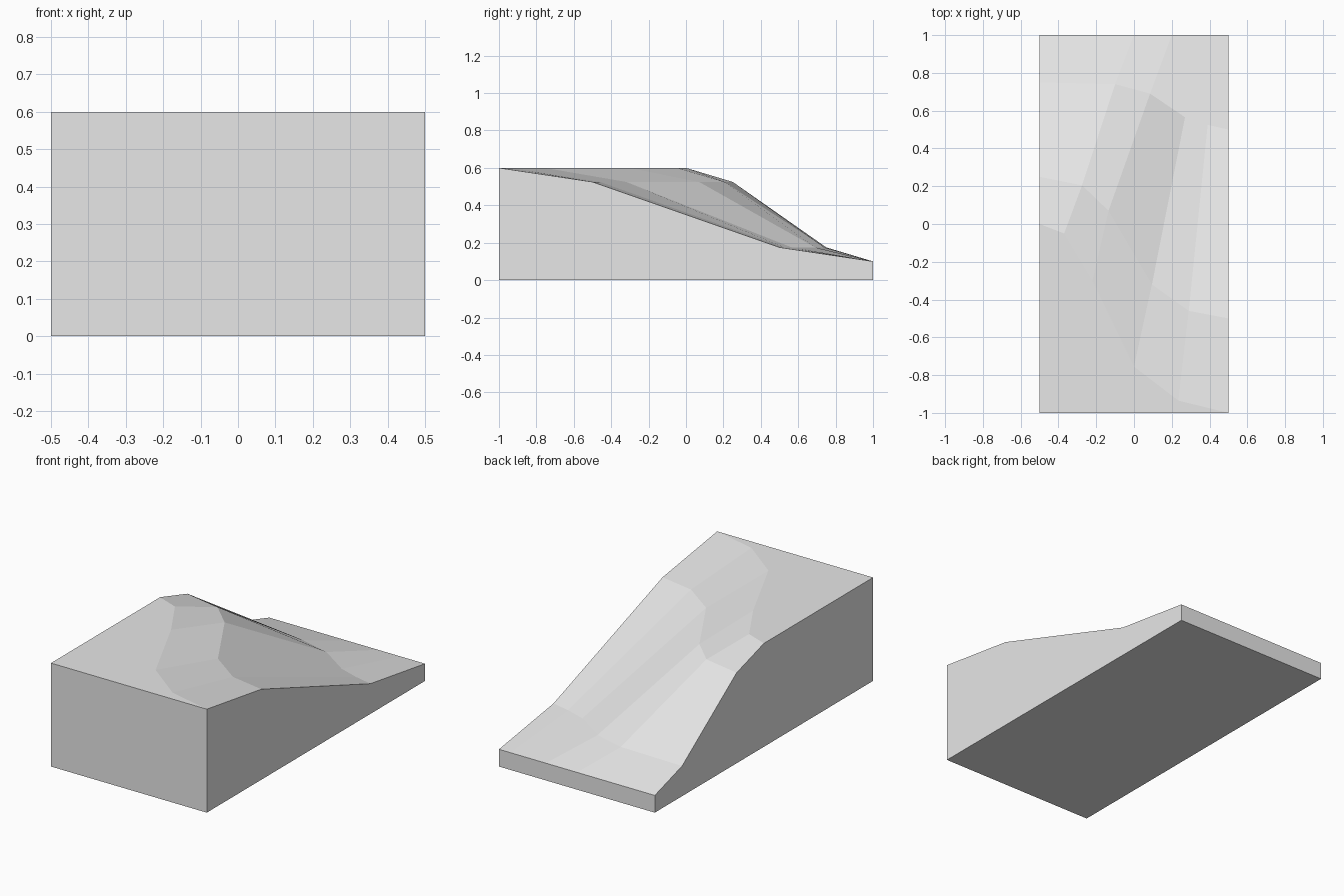
import bpy
import bmesh

cube = bpy.data.objects.get("Cube")
if cube:
    bpy.data.objects.remove(cube, do_unlink=True)

# Single plain material
grey = bpy.data.materials.new("light grey")
grey.use_nodes = True
colour = (0.8, 0.8, 0.8, 1)
grey.diffuse_color = colour
grey.node_tree.nodes["Principled BSDF"].inputs["Base Color"].default_value = colour

# Contours of the slope from crest to foot: height, then (x, y) from right to left
CONTOURS = [
    (0.6, [(-.5, 0), (-.37, -.05), (-.22, -.3), (0, -.755), (.235, -.935), (.5, -1)]),
    (0.525, [(-.5, .25), (-.275, .205), (-.135, .07), (.095, -.32), (.29, -.46), (.5, -.5)]),
    (0.175, [(-.5, .75), (-.1, .74), (.085, .69), (.27, .565), (.39, .525), (.5, .5)]),
    (0.1, [(-.5, 1), (0, 1), (.2, 1), (.34, 1), (.43, 1), (.5, 1)]),
]

bm = bmesh.new()
rows = [[bm.verts.new((x, y, z)) for x, y in pts] for z, pts in CONTOURS]

# Slope surface
for upper, lower in zip(rows, rows[1:]):
    for i in range(len(upper) - 1):
        bm.faces.new((upper[i], lower[i], lower[i + 1], upper[i + 1]))

# Level plateau above the crest
crest, foot = rows[0], rows[-1]
corner = bm.verts.new((-.5, -1, 0.6))
bm.faces.new([corner] + crest[::-1])

# Base and the four walls
front_r, front_l, back_l, back_r = [
    bm.verts.new((x, y, 0)) for x, y in ((-.5, -1), (.5, -1), (.5, 1), (-.5, 1))]
bm.faces.new((front_r, back_r, back_l, front_l))
bm.faces.new((front_r, front_l, crest[-1], corner))
bm.faces.new([back_l, back_r] + foot)
bm.faces.new([front_l, back_l] + [row[-1] for row in rows[::-1]])
bm.faces.new([back_r, front_r, corner] + [row[0] for row in rows])

bmesh.ops.recalc_face_normals(bm, faces=bm.faces)
mesh = bpy.data.meshes.new("terrain_slope")
bm.to_mesh(mesh)
bm.free()
mesh.materials.append(grey)
slope = bpy.data.objects.new("terrain_slope", mesh)
bpy.context.collection.objects.link(slope)
